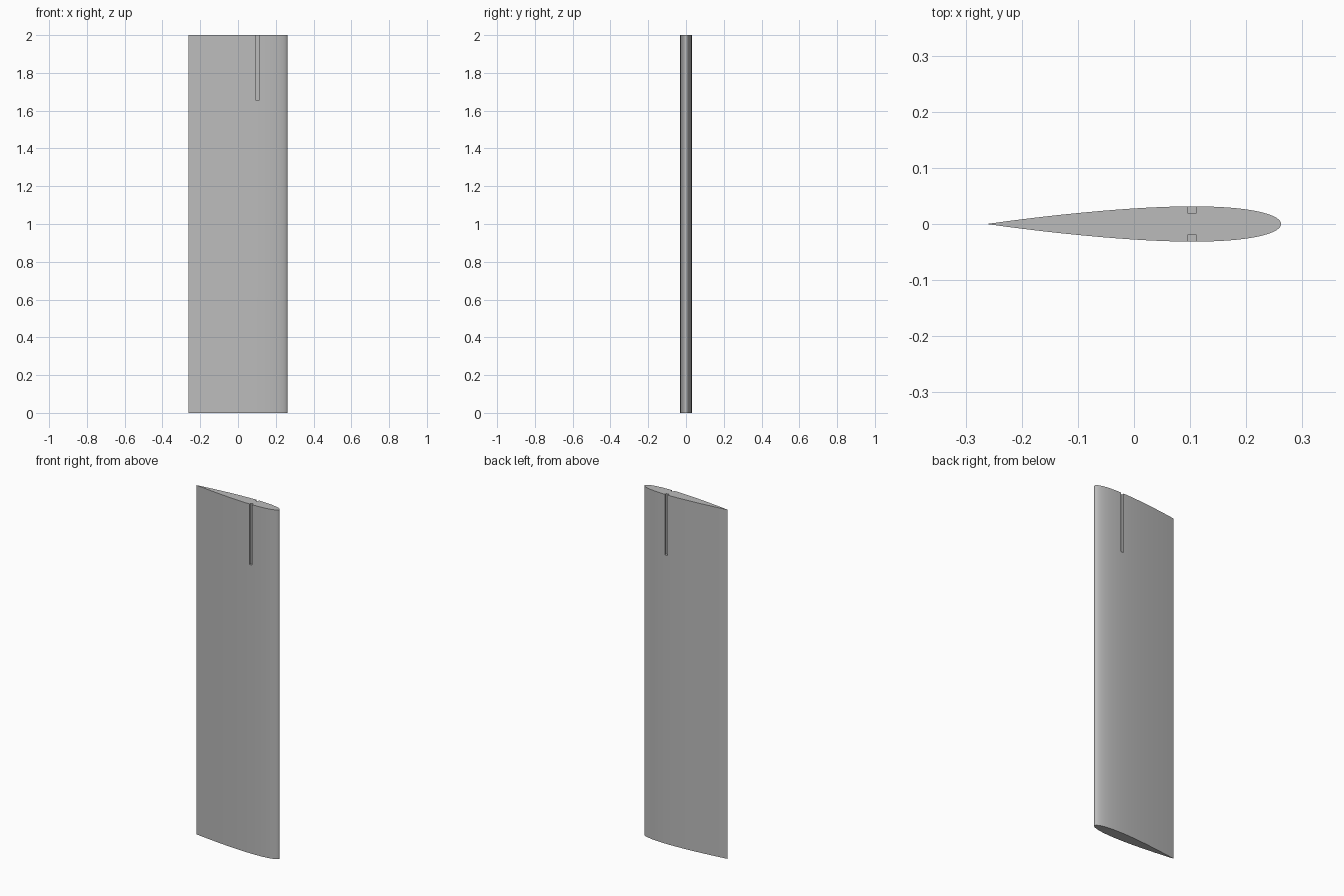
import bpy, bmesh, math

cube = bpy.data.objects.get("Cube")
if cube:
    bpy.data.objects.remove(cube, do_unlink=True)

HEIGHT = 2.0
CHORD = 0.524
NOSE_X = CHORD / 2
THICKNESS = 0.12
STEPS = 48
SLOT_X, SLOT_WIDTH, SLOT_BOTTOM, SLOT_FLOOR = 0.1035, 0.016, 1.653, 0.0195

grey = bpy.data.materials.new("plain grey")
grey.use_nodes = True
colour = (0.5, 0.5, 0.5, 1)
grey.diffuse_color = colour
grey.node_tree.nodes["Principled BSDF"].inputs["Base Color"].default_value = colour


def half_thickness(t):
    """Symmetric foil section with a closed trailing edge."""
    return 5 * THICKNESS * CHORD * (0.2969 * math.sqrt(t) - 0.126 * t - 0.3516 * t**2
                                    + 0.2843 * t**3 - 0.1036 * t**4)


# Foil outline: round nose on the left, sharp tail on the right
stations = [(1 - math.cos(math.pi * i / STEPS)) / 2 for i in range(STEPS + 1)]
upper = [(NOSE_X - CHORD * t, half_thickness(t)) for t in stations]
lower = [(x, -y) for x, y in reversed(upper[1:-1])]

# Foil body
bm = bmesh.new()
base = bm.faces.new([bm.verts.new((x, y, 0)) for x, y in upper + lower])
top = bmesh.ops.extrude_face_region(bm, geom=[base])["geom"]
bmesh.ops.translate(bm, vec=(0, 0, HEIGHT),
                    verts=[v for v in top if isinstance(v, bmesh.types.BMVert)])
bmesh.ops.recalc_face_normals(bm, faces=bm.faces)
mesh = bpy.data.meshes.new("foil_blade")
bm.to_mesh(mesh)
bm.free()
blade = bpy.data.objects.new("foil_blade", mesh)
bpy.context.collection.objects.link(blade)
mesh.materials.append(grey)
bpy.context.view_layer.objects.active = blade

# Blind slots on both sides, open at the top
for side, name in ((1, "back_slot_cutter"), (-1, "front_slot_cutter")):
    depth, length = 0.05, 0.5
    bpy.ops.mesh.primitive_cube_add(
        size=1, location=(SLOT_X, side * (SLOT_FLOOR + depth / 2), SLOT_BOTTOM + length / 2))
    cutter = bpy.context.object
    cutter.name = name
    cutter.scale = (SLOT_WIDTH, depth, length)
    cutter.hide_render = True
    cutter.data.materials.append(grey)
    cut = blade.modifiers.new(name, "BOOLEAN")
    cut.operation, cut.solver, cut.object = "DIFFERENCE", "EXACT", cutter
    bpy.context.view_layer.objects.active = blade
    bpy.ops.object.modifier_apply(modifier=cut.name)
    bpy.data.objects.remove(cutter, do_unlink=True)

# Smooth skin with crisp ends, tail and slots
bpy.ops.object.select_all(action="DESELECT")
blade.select_set(True)
bpy.context.view_layer.objects.active = blade
bpy.ops.object.shade_smooth_by_angle(angle=math.radians(30))
